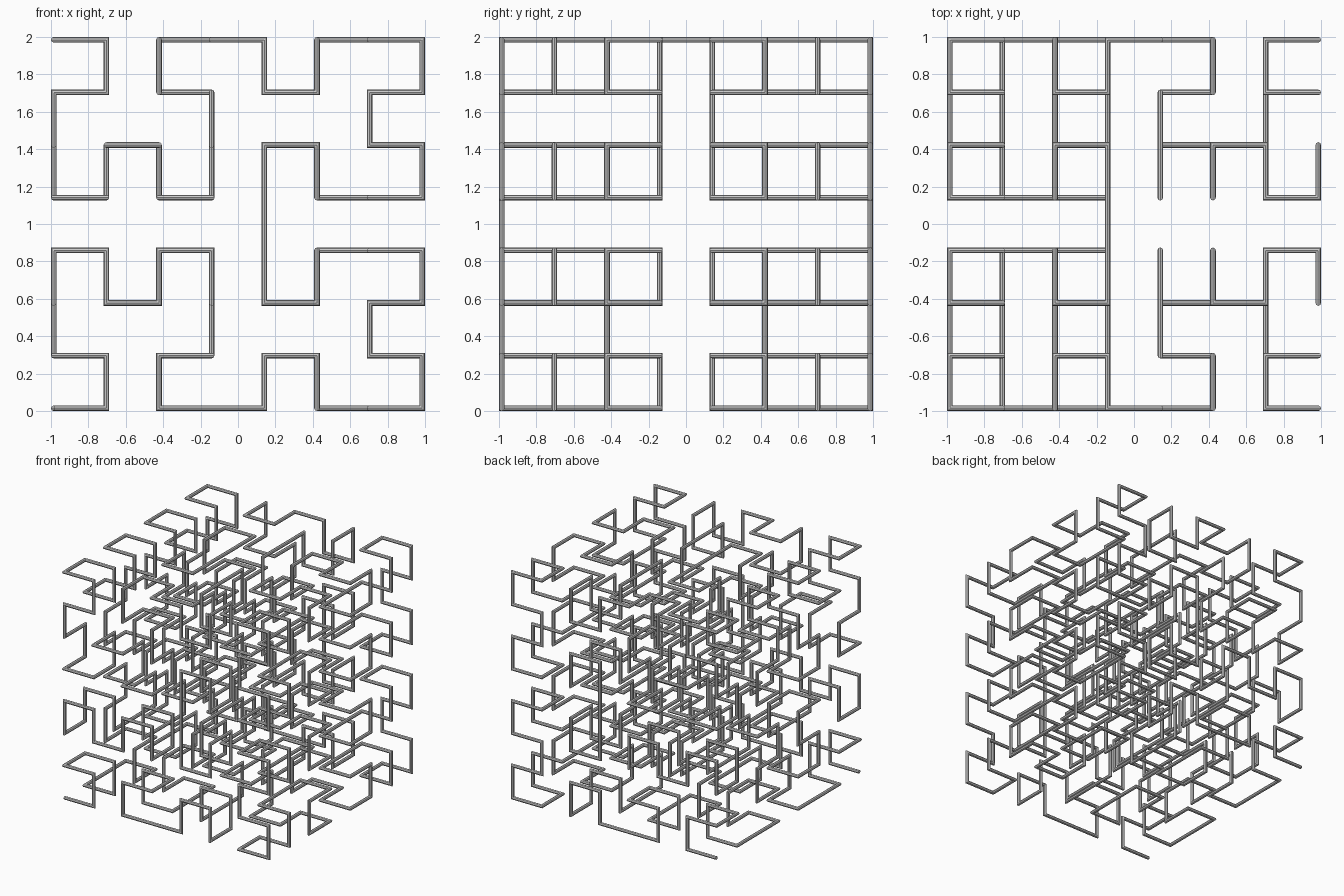
import bpy, bmesh
from math import cos, sin, pi
from mathutils import Vector

if "Cube" in bpy.data.objects:
    bpy.data.objects.remove(bpy.data.objects["Cube"])

R = 0.015                    # tube radius
STEP = (2 - 2 * R) / 7       # spacing of the 8 x 8 x 8 lattice
SIDES = 8
ORDER = 3


# Flat space-filling path in the x-z plane (64 cells, in visiting order)
def flat_path(o, a, b, n):
    if n == 0:
        c = o + (a + b) / 2
        return [(int(c.x), int(c.y))]
    a2, b2 = a / 2, b / 2
    return (flat_path(o, b2, a2, n - 1) + flat_path(o + a2, a2, b2, n - 1)
            + flat_path(o + a2 + b2, a2, b2, n - 1)
            + flat_path(o + a2 + b, -b2, -a2, n - 1))


# Weaving over (t, y): t = index along the flat path, y = depth layer.
# "across" travels the whole length of t and comes back to its own y.
def across(k, t, y, dt, dy):
    if k == 0:
        return [(t, y)]
    L, h = 4 ** (k - 1), 2 ** (k - 1)
    out = []
    for s in (0, 2 * L):
        out += loop(k - 1, t + s * dt, y, dt, dy)
        out += across(k - 1, t + s * dt, y + h * dy, dt, dy)
        out += across(k - 1, t + (s + L) * dt, y + h * dy, dt, dy)
        out += loop(k - 1, t + (s + 2 * L - 1) * dt, y + (h - 1) * dy, -dt, -dy)
    return out


# "loop" goes out along t and returns to the starting t on the far side of y.
def loop(k, t, y, dt, dy):
    if k == 0:
        return [(t, y)]
    L, h = 4 ** (k - 1), 2 ** (k - 1)
    out = []
    for i in range(3):
        out += across(k - 1, t + i * L * dt, y, dt, dy)
    out += loop(k - 1, t + 3 * L * dt, y, dt, dy)
    out += loop(k - 1, t + 3 * L * dt, y + h * dy, dt, dy)
    for i in (2, 1, 0):
        out += across(k - 1, t + ((i + 1) * L - 1) * dt, y + (2 * h - 1) * dy, -dt, -dy)
    return out


# Sweep a round section along the points with mitred corners
def mitred_tube(name, pts):
    bm = bmesh.new()
    dirs = [(q - p).normalized() for p, q in zip(pts, pts[1:])]
    d = dirs[0]
    u = d.orthogonal().normalized()
    v = d.cross(u)
    ring = [pts[0] + R * (cos(2 * pi * i / SIDES) * u + sin(2 * pi * i / SIDES) * v)
            for i in range(SIDES)]
    prev = [bm.verts.new(c) for c in ring]
    bm.faces.new(prev[::-1])
    for i, d in enumerate(dirs):
        p = pts[i + 1]
        n = d + (dirs[i + 1] if i + 1 < len(dirs) else d)
        ring = [c + d * ((p - c).dot(n) / d.dot(n)) for c in ring]
        cur = [bm.verts.new(c) for c in ring]
        for j in range(SIDES):
            m = (j + 1) % SIDES
            bm.faces.new((prev[j], prev[m], cur[m], cur[j]))
        prev = cur
    bm.faces.new(prev)
    bmesh.ops.recalc_face_normals(bm, faces=bm.faces)
    me = bpy.data.meshes.new(name)
    bm.to_mesh(me)
    bm.free()
    ob = bpy.data.objects.new(name, me)
    bpy.context.collection.objects.link(ob)
    return ob


# One continuous tube through all 512 lattice points
n = 2 ** ORDER
xz = flat_path(Vector((0, 0)), Vector((n, 0)), Vector((0, n)), ORDER)
points = [Vector((-1 + R + STEP * xz[t][0], -1 + R + STEP * y, R + STEP * xz[t][1]))
          for t, y in loop(ORDER, 0, 0, 1, 1)]
mitred_tube("space_filling_tube", points)
